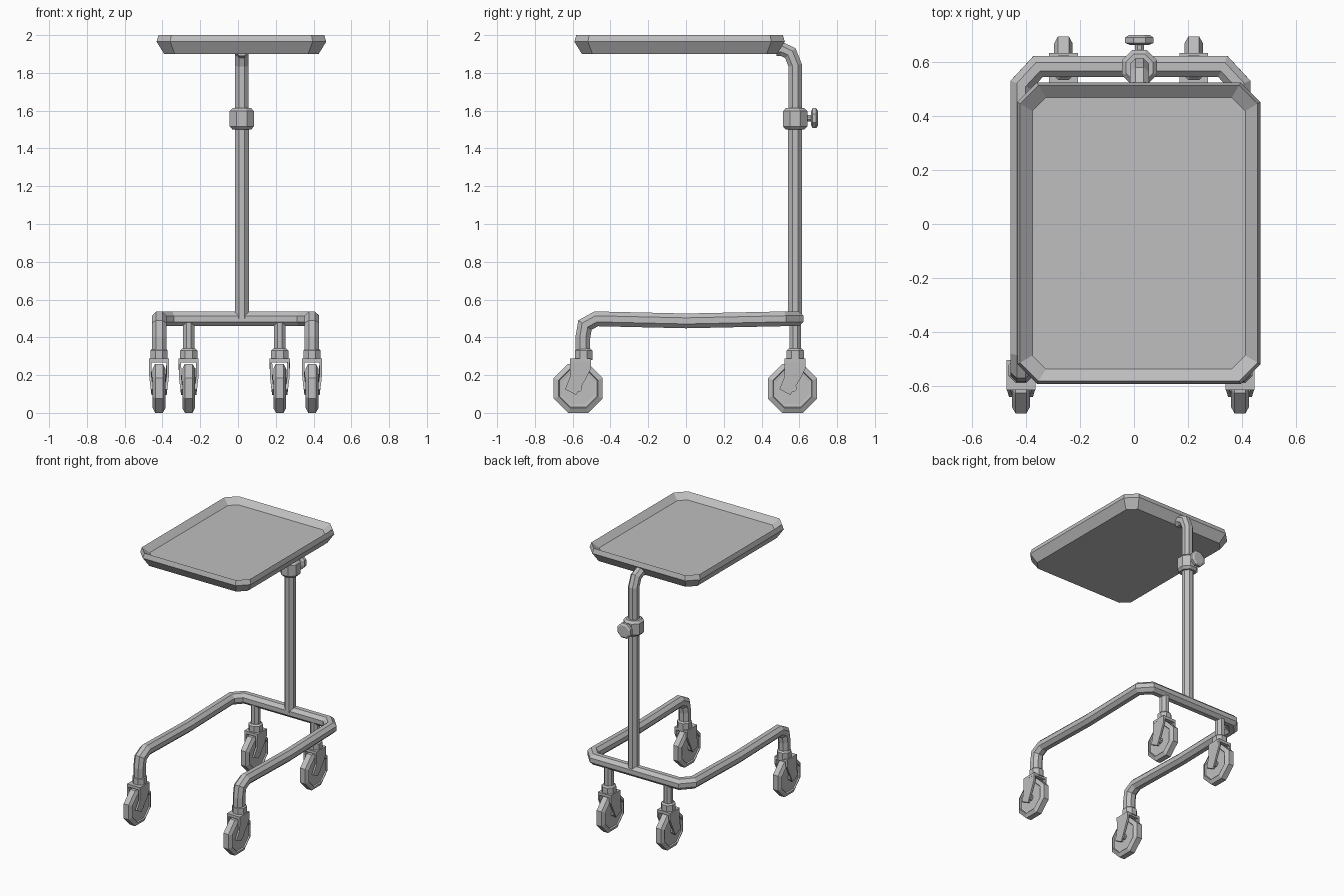
import bpy, bmesh
from math import pi, cos, sin
from mathutils import Vector, Matrix

cube = bpy.data.objects.get("Cube")
if cube:
    bpy.data.objects.remove(cube)

steel = bpy.data.materials.new("grey steel")
steel.use_nodes = True
GREY = (0.52, 0.52, 0.52, 1)
steel.diffuse_color = GREY
steel.node_tree.nodes["Principled BSDF"].inputs["Base Color"].default_value = GREY


def finish(name, bm):
    """Turn a bmesh into a flat shaded object."""
    bmesh.ops.recalc_face_normals(bm, faces=bm.faces)
    mesh = bpy.data.meshes.new(name)
    bm.to_mesh(mesh)
    bm.free()
    mesh.materials.append(steel)
    obj = bpy.data.objects.new(name, mesh)
    bpy.context.collection.objects.link(obj)
    return obj


def loft(name, rings):
    """Skin a list of equal-length point rings and cap both ends."""
    bm = bmesh.new()
    loops = [[bm.verts.new(p) for p in ring] for ring in rings]
    n = len(loops[0])
    for a, b in zip(loops, loops[1:]):
        for i in range(n):
            j = (i + 1) % n
            bm.faces.new((a[i], a[j], b[j], b[i]))
    bm.faces.new(loops[0])
    bm.faces.new(loops[-1])
    return finish(name, bm)


def octagon(radius):
    """Eight points with flat sides at the given half-width."""
    r = radius / cos(pi / 8)
    return [(r * cos(pi / 8 + i * pi / 4), r * sin(pi / 8 + i * pi / 4)) for i in range(8)]


def tube(name, path, radius):
    """Octagonal pipe with mitred bends along a path."""
    pts = [Vector(p) for p in path]
    d = (pts[1] - pts[0]).normalized()
    side = d.cross(Vector((0, 1, 0)) if abs(d.z) > 0.9 else Vector((0, 0, 1))).normalized()
    up = side.cross(d)
    ring = [pts[0] + side * u + up * v for u, v in octagon(radius)]
    rings = [ring]
    for k in range(1, len(pts)):
        d = (pts[k] - pts[k - 1]).normalized()
        after = (pts[k + 1] - pts[k]).normalized() if k + 1 < len(pts) else d
        normal = (d + after).normalized()
        ring = [p + d * ((pts[k] - p).dot(normal) / d.dot(normal)) for p in ring]
        rings.append(ring)
    return loft(name, rings)


def turned(name, centre, axis, profile):
    """Octagonal solid from (offset along axis, half-width) pairs."""
    turn = Vector((0, 0, 1)).rotation_difference(Vector(axis)).to_matrix()
    c = Vector(centre)
    return loft(name, [[c + turn @ Vector((u, v, h)) for u, v in octagon(r)]
                       for h, r in profile])


# Tray: chamfered rectangles lofted from the underside, over the sharp rim, to a shallow floor
def tray_ring(inset, z):
    cx, cy, hx, hy = 0.018, -0.034, 0.449 - inset, 0.557 - inset
    c = 0.072 - inset * 0.4
    corners = [(hx, hy - c), (hx - c, hy), (c - hx, hy), (-hx, hy - c),
               (-hx, c - hy), (c - hx, -hy), (hx - c, -hy), (hx, c - hy)]
    return [(cx + x, cy + y, z) for x, y in corners]


loft("tray", [tray_ring(0.04, 1.9), tray_ring(0, 1.965), tray_ring(0.01, 2.0),
              tray_ring(0.055, 1.962)])

# Column with height clamp and locking knob
PX, PY = 0.02, 0.578
tube("column", [(PX, PY, 0.5), (PX, PY, 1.55)], 0.037)
tube("tray_arm", [(PX, PY, 1.55), (PX, PY, 1.84), (PX, 0.552, 1.905),
                  (PX, 0.51, 1.925), (PX, 0.48, 1.925)], 0.035)
turned("clamp", (PX, PY, 1.557), (0, 0, 1),
       [(-0.056, 0.05), (-0.04, 0.065), (0.04, 0.065), (0.056, 0.05)])
turned("knob_stem", (PX, 0.63, 1.56), (0, 1, 0), [(0, 0.017), (0.04, 0.017)])
turned("knob", (PX, 0.662, 1.56), (0, 1, 0),
       [(0, 0.035), (0.008, 0.053), (0.027, 0.053), (0.036, 0.04)])

# Base rail: one slightly sagging pipe round three sides, then down to the front casters
BX, RZ = -0.013, 0.498
half = [(0.342, 0.582, RZ), (0.404, 0.515, RZ), (0.404, 0, RZ - 0.011),
        (0.404, -0.475, RZ), (0.404, -0.535, 0.465), (0.404, -0.546, 0.4),
        (0.404, -0.546, 0.31)]
path = [(BX - x, y, z) for x, y, z in reversed(half)] + [(BX + x, y, z) for x, y, z in half]
tube("base_rail", path, 0.039)


# Casters
def caster(name, x, wheel_y, stem_y):
    turned(name + "_collar", (x, stem_y, 0.28), (0, 0, 1),
           [(0, 0.046), (0.05, 0.046), (0.06, 0.036)])
    turned(name + "_wheel", (x, wheel_y, 0.13), (1, 0, 0),
           [(-0.022, 0.085), (-0.024, 0.1), (-0.034, 0.104), (-0.02, 0.13),
            (0.02, 0.13), (0.034, 0.104), (0.024, 0.1), (0.022, 0.085)])
    turned(name + "_axle", (x, wheel_y, 0.13), (1, 0, 0), [(-0.04, 0.02), (0.04, 0.02)])
    # Fork: crown plate and two cheeks that pinch in towards the axle
    cheek = [(-0.043, 0.285), (0.068, 0.285), (0.068, 0.235),
             (0.041, 0.18), (-0.011, 0.095), (-0.069, 0.125), (-0.043, 0.19)]
    for side, label in ((-1, "right"), (1, "left")):
        def skin(offset):
            return [(x + side * (offset - max(0, 0.2 - z) * 0.12), wheel_y + y, z)
                    for y, z in cheek]
        loft(f"{name}_fork_{label}", [skin(0.04), skin(0.053)])
    bm = bmesh.new()
    bmesh.ops.create_cube(bm, size=1, matrix=Matrix.Translation((x, wheel_y + 0.0125, 0.2775))
                          @ Matrix.Diagonal((0.106, 0.111, 0.02, 1)))
    finish(name + "_fork_crown", bm)


for side, label in ((-1, "right"), (1, "left")):
    caster("front_" + label, BX + side * 0.405, -0.571, -0.542)
    back_x = -0.02 + side * 0.241
    caster("back_" + label, back_x, 0.564, 0.578)
    tube(f"back_{label}_stem", [(back_x, 0.578, 0.49), (back_x, 0.578, 0.3)], 0.031)
